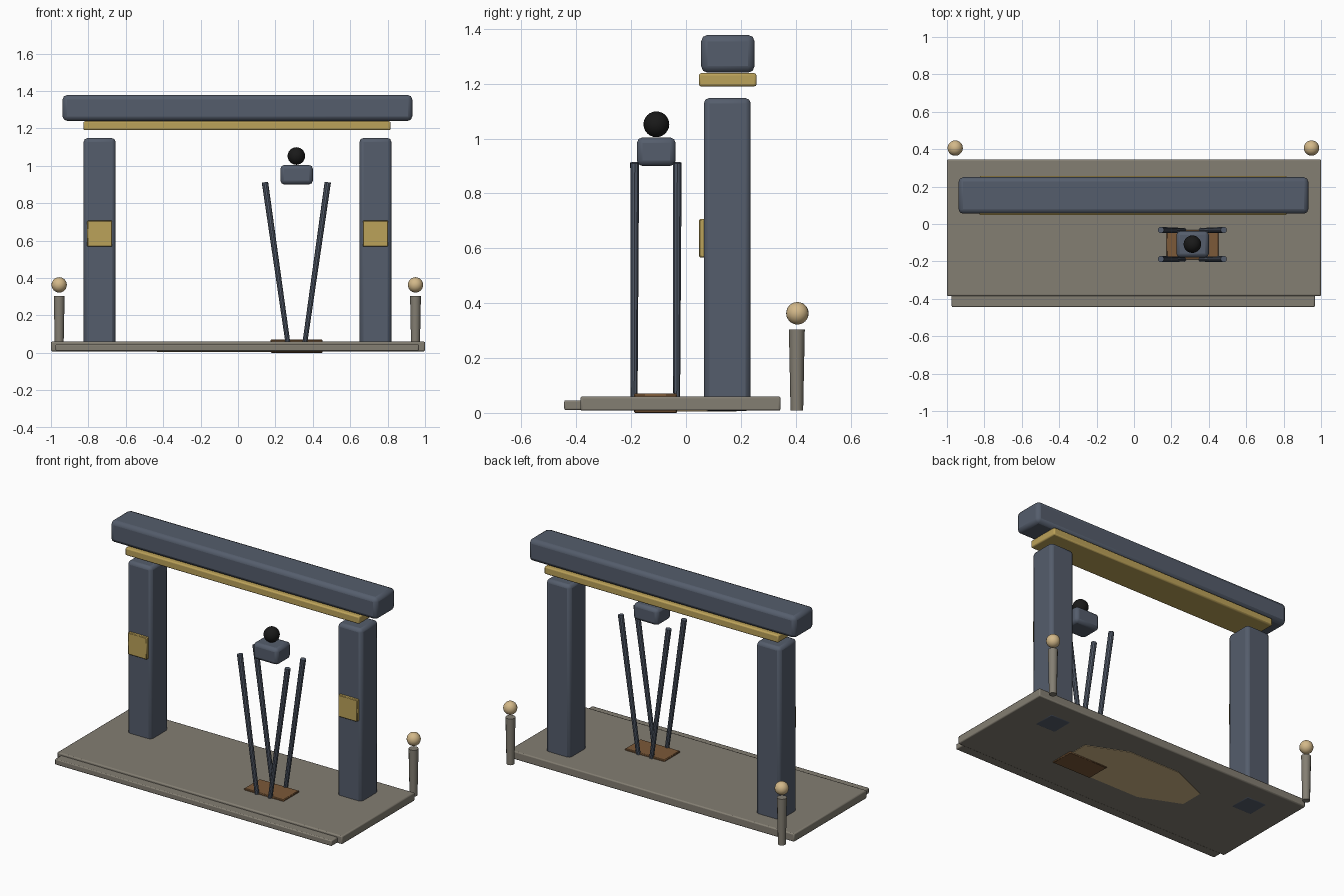
import bpy, math
from mathutils import Vector

if "Cube" in bpy.data.objects:
    bpy.data.objects.remove(bpy.data.objects["Cube"])


def material(name, rgb):
    m = bpy.data.materials.new(name)
    m.diffuse_color = (*rgb, 1)
    m.use_nodes = True
    m.node_tree.nodes["Principled BSDF"].inputs["Base Color"].default_value = m.diffuse_color
    return m


SLATE = material("slate", (0.09, 0.11, 0.15))
GOLD = material("gold", (0.50, 0.36, 0.10))
STONE = material("stone", (0.23, 0.21, 0.17))
SAND = material("sand", (0.65, 0.48, 0.25))
BROWN = material("brown", (0.20, 0.10, 0.04))
BLACK = material("black", (0.01, 0.01, 0.01))


def finish(name, mat):
    o = bpy.context.object
    o.name = name
    o.data.materials.append(mat)
    bpy.ops.object.shade_smooth_by_angle(angle=math.radians(35))
    return o


def box(name, x, y, z, mat, bevel=0.0, segments=2):
    """Box from (min, max) ranges with optional rounded edges."""
    bpy.ops.mesh.primitive_cube_add(size=1)
    o = bpy.context.object
    for v in o.data.vertices:
        v.co = [r[0] + (c + 0.5) * (r[1] - r[0]) for c, r in zip(v.co, (x, y, z))]
    finish(name, mat)
    if bevel:
        b = o.modifiers.new("rounded_edges", 'BEVEL')
        b.width, b.segments = bevel, segments
    return o


def rod(name, start, end, r1, r2, sides, mat):
    """Tapered rod between two points."""
    a, b = Vector(start), Vector(end)
    d = b - a
    bpy.ops.mesh.primitive_cone_add(vertices=sides, radius1=r1, radius2=r2, depth=d.length,
                                    location=(a + b) / 2,
                                    rotation=d.to_track_quat('Z', 'Y').to_euler())
    return finish(name, mat)


def ball(name, center, r, mat):
    bpy.ops.mesh.primitive_uv_sphere_add(segments=20, ring_count=12, radius=r, location=center)
    return finish(name, mat)


# Stone platform with a low front step
box("platform", (-1, 1), (-0.385, 0.345), (0.008, 0.06), STONE, 0.007)
box("front_step", (-0.975, 0.967), (-0.444, -0.36), (0.01, 0.046), STONE, 0.006)

# Inlay buried in the platform, visible only from below
bpy.ops.mesh.primitive_cylinder_add(vertices=8, radius=1, depth=1, location=(0, 0, 0.02),
                                    rotation=(0, 0, math.pi / 8))
bpy.ops.object.transform_apply(location=False, rotation=True, scale=False)
bpy.context.object.scale = (0.47, 0.20, 0.03)
finish("floor_inlay", SAND)

# Gate: two pillars with plaques, a gold beam and a heavy lintel
for side, x in (("left", -0.74), ("right", 0.735)):
    box(side + "_pillar", (x - 0.085, x + 0.085), (0.065, 0.236), (0.006, 1.148), SLATE, 0.02)
    box(side + "_plaque", (x - 0.067, x + 0.067), (0.047, 0.075), (0.567, 0.706), GOLD, 0.004, 1)
box("gold_beam", (-0.826, 0.816), (0.047, 0.257), (1.19, 1.238), GOLD, 0.008)
box("lintel", (-0.938, 0.932), (0.055, 0.25), (1.24, 1.378), SLATE, 0.024)

# Lantern posts behind the platform
for side, x in (("left", -0.956), ("right", 0.949)):
    rod(side + "_lantern_post", (x, 0.404, 0.008), (x, 0.404, 0.304), 0.023, 0.029, 12, STONE)
    ball(side + "_lantern", (x, 0.406, 0.363), 0.041, SAND)

# Four splayed rods on a brown base plate
box("base_plate", (0.174, 0.452), (-0.19, -0.032), (0.0, 0.07), BROWN, 0.004, 1)
for s, side in ((-1, "left"), (1, "right")):
    for y, end in ((-0.187, "front"), (-0.032, "back")):
        rod(f"{end}_{side}_rod", (0.312 + s * 0.045, y - 0.002, 0.05),
            (0.312 + s * 0.168, y, 0.912), 0.013, 0.017, 10, SLATE)

# Block and ball floating above the rods
box("block", (0.227, 0.4), (-0.179, -0.038), (0.9, 1.004), SLATE, 0.02)
ball("top_ball", (0.312, -0.108, 1.052), 0.047, BLACK)
